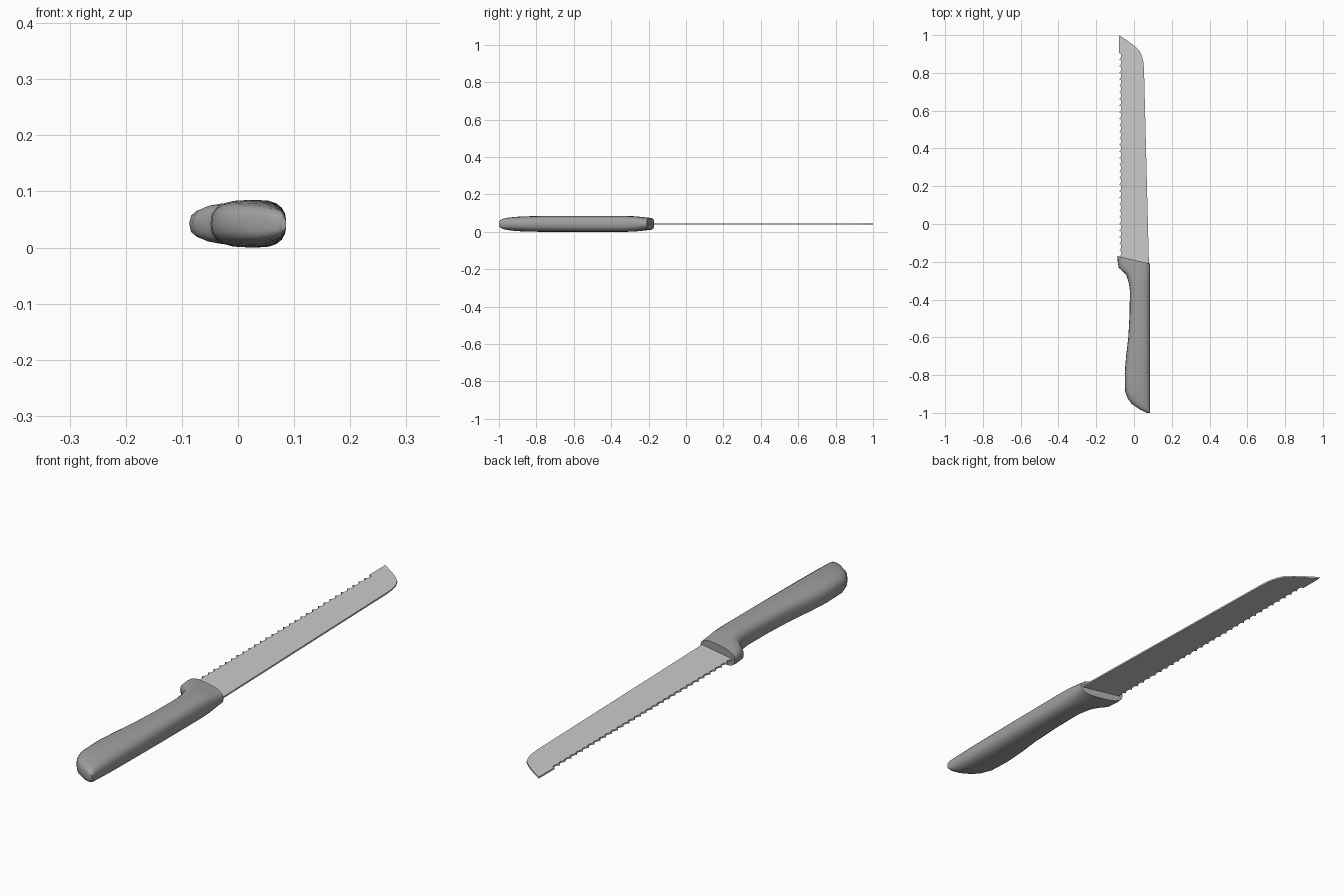
import bpy, bmesh, math

if "Cube" in bpy.data.objects:
    bpy.data.objects.remove(bpy.data.objects["Cube"])

MID_Z = 0.0425
SIDES = 20


def finish(bm, name, angle):
    bmesh.ops.recalc_face_normals(bm, faces=bm.faces[:])
    mesh = bpy.data.meshes.new(name)
    bm.to_mesh(mesh)
    bm.free()
    obj = bpy.data.objects.new(name, mesh)
    bpy.context.collection.objects.link(obj)
    bpy.ops.object.select_all(action='DESELECT')
    obj.select_set(True)
    bpy.context.view_layer.objects.active = obj
    bpy.ops.object.shade_smooth_by_angle(angle=math.radians(angle))
    return obj


def sgn_pow(v, p):
    return math.copysign(abs(v) ** p, v)


# Handle: slanted rounded rings (left x, left y, right y, half thickness)
SPINE_X = 0.086
rings = [
    (-0.086, -0.170, -0.210, 0.032),
    (-0.087, -0.195, -0.222, 0.034),
    (-0.081, -0.232, -0.240, 0.037),
    (-0.058, -0.252, -0.262, 0.039),
    (-0.040, -0.272, -0.285, 0.041),
    (-0.028, -0.310, -0.315, 0.042),
    (-0.022, -0.350, -0.350, 0.0425),
    (-0.023, -0.470, -0.470, 0.0425),
    (-0.030, -0.600, -0.600, 0.0425),
    (-0.042, -0.700, -0.700, 0.0425),
    (-0.049, -0.790, -0.790, 0.042),
    (-0.047, -0.885, -0.870, 0.040),
    (-0.034, -0.922, -0.915, 0.037),
    (-0.012, -0.953, -0.950, 0.033),
    (0.025, -0.978, -0.976, 0.028),
    (0.052, -0.992, -0.992, 0.021),
    (0.068, -1.000, -1.000, 0.012),
]
bm = bmesh.new()
loops = []
for xl, yl, yr, h in rings:
    loop = []
    for i in range(SIDES):
        a = 2 * math.pi * i / SIDES
        t = 0.5 + 0.5 * sgn_pow(math.cos(a), 0.75)
        z = MID_Z + h * sgn_pow(math.sin(a), 0.75)
        loop.append(bm.verts.new((xl + t * (SPINE_X - xl), yl + t * (yr - yl), z)))
    loops.append(loop)
for a, b in zip(loops, loops[1:]):
    for i in range(SIDES):
        j = (i + 1) % SIDES
        bm.faces.new((a[i], a[j], b[j], b[i]))
bm.faces.new(loops[0])
bm.faces.new(loops[-1])
handle = finish(bm, "handle", 40)
dark = bpy.data.materials.new("dark_grey")
dark.diffuse_color = (0.35, 0.35, 0.35, 1)
dark.use_nodes = True
dark.node_tree.nodes["Principled BSDF"].inputs["Base Color"].default_value = dark.diffuse_color
handle.data.materials.append(dark)

# Blade: flat outline with a scalloped cutting edge, extruded
outline = [(-0.068, -0.20), (0.080, -0.24), (0.079, -0.21), (0.053, 0.82),
           (0.049, 0.86), (0.041, 0.892), (0.028, 0.918), (0.0, 0.945),
           (-0.04, 0.974), (-0.08, 1.0), (-0.08, 0.905)]
TEETH, TOP, BOTTOM = 31, 0.905, -0.175
pitch = (TOP - BOTTOM) / TEETH
for i in range(TEETH):
    y = TOP - i * pitch
    for f, x in ((0.06, -0.071), (0.3, -0.068), (0.7, -0.070), (1.0, -0.078)):
        outline.append((x, y - f * pitch))

THICK = 0.006
bm = bmesh.new()
face = bm.faces.new([bm.verts.new((x, y, MID_Z - THICK / 2)) for x, y in outline])
ext = bmesh.ops.extrude_face_region(bm, geom=[face])
for v in ext["geom"]:
    if isinstance(v, bmesh.types.BMVert):
        v.co.z += THICK
finish(bm, "serrated_blade", 20)
